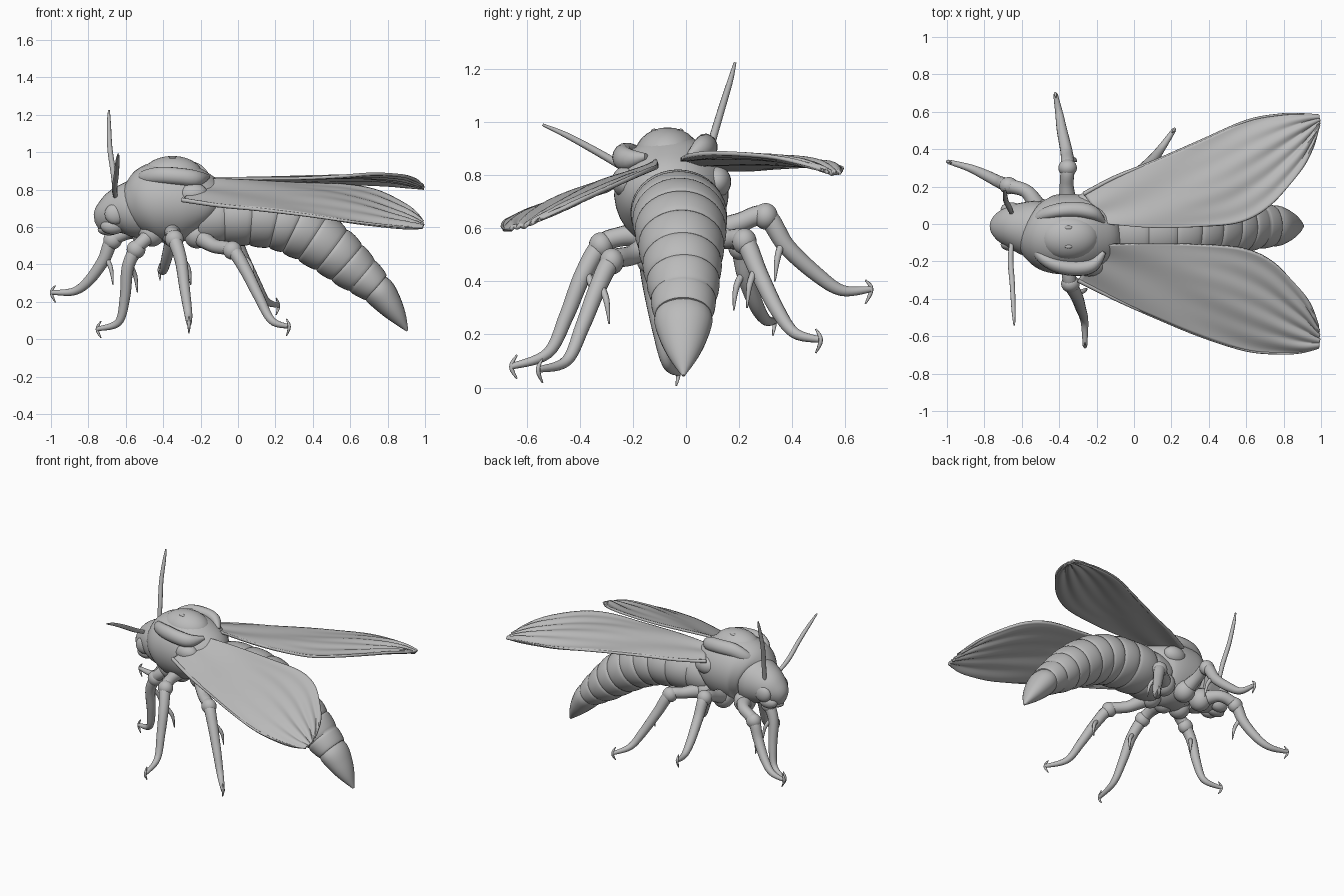
import bpy, math
from mathutils import Vector

cube = bpy.data.objects.get("Cube")
if cube:
    bpy.data.objects.remove(cube)

grey = bpy.data.materials.new("plain grey")
grey.use_nodes = True
grey.diffuse_color = (0.5, 0.5, 0.5, 1)
grey.node_tree.nodes["Principled BSDF"].inputs["Base Color"].default_value = (0.5, 0.5, 0.5, 1)


def make(name, verts, faces, angle=50):
    mesh = bpy.data.meshes.new(name)
    mesh.from_pydata(verts, [], faces)
    mesh.materials.append(grey)
    obj = bpy.data.objects.new(name, mesh)
    bpy.context.collection.objects.link(obj)
    bpy.ops.object.select_all(action='DESELECT')
    obj.select_set(True)
    bpy.context.view_layer.objects.active = obj
    bpy.ops.object.shade_smooth_by_angle(angle=math.radians(angle))
    return obj


def spline(pts, steps):
    """Smooth curve through points of any dimension."""
    pts = [Vector(p) for p in pts]
    out = []
    for i in range(len(pts) - 1):
        a, b, c, d = pts[max(i - 1, 0)], pts[i], pts[i + 1], pts[min(i + 2, len(pts) - 1)]
        for k in range(steps):
            t = k / steps
            out.append(0.5 * (2 * b + (c - a) * t + (2 * a - 5 * b + 4 * c - d) * t * t
                              + (3 * b - a - 3 * c + d) * t ** 3))
    return out + [pts[-1]]


def tube(name, path, radii, steps=5, sides=16, side=None, swell=None, angle=50):
    """Sweep an ellipse (width, height) along a smooth path."""
    pos, rad = spline(path, steps), spline(radii, steps)
    verts, faces, n = [], [], len(pos)
    for i, p in enumerate(pos):
        t = (pos[min(i + 1, n - 1)] - pos[max(i - 1, 0)]).normalized()
        side = Vector(side) if side else t.orthogonal()
        side = (side - t * side.dot(t)).normalized()
        up = t.cross(side)
        f = swell(i / (n - 1)) if swell else 1
        for k in range(sides):
            a = math.tau * k / sides
            verts.append(p + f * (side * math.cos(a) * max(rad[i][0], .002)
                                  + up * math.sin(a) * max(rad[i][1], .002)))
    for i in range(n - 1):
        for k in range(sides):
            j = (k + 1) % sides
            faces.append((i * sides + k, i * sides + j, (i + 1) * sides + j, (i + 1) * sides + k))
    faces += [tuple(reversed(range(sides))), tuple(range((n - 1) * sides, n * sides))]
    return make(name, verts, faces, angle)


def ball(name, loc, size):
    bpy.ops.mesh.primitive_uv_sphere_add(segments=24, ring_count=14, location=loc)
    obj = bpy.context.object
    obj.name, obj.scale = name, size
    obj.data.materials.append(grey)
    bpy.ops.object.shade_smooth_by_angle(angle=math.radians(60))


# Abdomen: rounded overlapping rings, then a pointed tail
def ring_swell(t):
    return 0.94 + 0.07 * math.sin(math.pi * (t * 9 % 1) ** 0.9) ** 0.5 if t < 1 else 0.94


tube("abdomen",
     [(-.22, -.04, .65), (0, -.03, .66), (.2, -.025, .64), (.35, -.02, .58), (.5, -.015, .478),
      (.62, -.01, .376), (.74, -.01, .275)],
     [(.16, .15), (.178, .16), (.178, .16), (.17, .157), (.152, .142), (.134, .122), (.112, .09)],
     steps=18, sides=36, side=(0, 1, 0), swell=ring_swell, angle=45)
tube("tail_tip", [(.7, -.01, .305), (.755, -.01, .255), (.81, -.01, .185), (.86, -.01, .115), (.905, -.01, .045)],
     [(.09, .07), (.11, .085), (.09, .07), (.055, .043), (.006, .006)], sides=24, side=(0, 1, 0))

# Thorax and head
tube("thorax",
     [(-.55, -.03, .7), (-.525, -.04, .71), (-.46, -.052, .728), (-.38, -.055, .735), (-.28, -.055, .73),
      (-.2, -.055, .715), (-.15, -.05, .69), (-.13, -.045, .67)],
     [(.11, .11), (.16, .165), (.202, .208), (.215, .22), (.212, .212), (.19, .175), (.15, .135), (.08, .08)],
     sides=32, side=(0, 1, 0))
tube("head",
     [(-.757, -.01, .61), (-.74, -.01, .62), (-.695, -.012, .652), (-.635, -.015, .68), (-.56, -.025, .695), (-.5, -.03, .7)],
     [(.015, .02), (.05, .055), (.095, .094), (.125, .128), (.15, .155), (.15, .16)],
     sides=28, side=(0, 1, 0))
for s, word in ((1, "left"), (-1, "right")):
    ball(word + "_eye", (-.655, -.015 + s * .095, .67), (.058, .035, .056))
    # Shoulder plates curling around the back
    tube(word + "_shoulder_plate",
         [(-.535, -.06 + s * .02, .84), (-.505, -.065 + s * .1, .865), (-.42, -.075 + s * .145, .892 + s * .015),
          (-.31, -.08 + s * .158, .89 + s * .02), (-.22, -.08 + s * .14, .88 + s * .02), (-.16, -.07 + s * .08, .87)],
         [(.012, .012), (.035, .028), (.045, .036), (.046, .04), (.042, .036), (.012, .012)],
         sides=14, side=(0, 0, 1))
    ball(word + "_wing_base", (-.24, -.055 + s * .17, .775), (.08, .055, .06))
    ball(word + "_back_spot", (-.35, -.07 + s * .05, .967), (.02, .011, .008))
    ball(word + "_lower_cheek", (-.67, -.01 + s * .05, .605), (.065, .045, .045))
ball("back_shield", (-.35, -.07, .872), (.165, .125, .108))
ball("mouth", (-.69, -.01, .585), (.06, .04, .03))

# Antennae
for word, path in (("left", [(-.655, .06, .76), (-.665, .085, .88), (-.685, .125, 1.02), (-.69, .165, 1.15), (-.69, .185, 1.225)]),
                   ("right", [(-.655, -.1, .76), (-.66, -.2, .81), (-.65, -.33, .885), (-.645, -.45, .95), (-.64, -.54, .99)])):
    tube(word + "_antenna", path, [(.012, .012), (.015, .015), (.014, .014), (.011, .011), (.005, .005)], sides=10)


# Wings: grid between leading and trailing edges, with ripples at the outer end
def wing(name, lead, trail, camber, upward):
    a, b, cols = spline(lead, 8), spline(trail, 8), 40
    verts, faces, n = [], [], len(a)
    for i in range(n):
        u = i / (n - 1)
        for k in range(cols + 1):
            v = k / cols
            x, y, z = a[i].lerp(b[i], v)
            outer = max(0, x - .2) ** 1.5
            fade = min(1, (1 - u) * 4 + .35)
            ripple = .012 * outer * fade * math.sin(v * 30 + u * 5) + .004 * math.sin(v * 9 + x * 7)
            arch = camber * math.sin(math.pi * v) * math.sin(math.pi * u)
            verts.append((x + .008 * math.sin(math.pi * v) * u ** 6, y, z + ripple + arch))
    w = cols + 1
    for i in range(n - 1):
        for k in range(cols):
            q = (i * w + k, i * w + k + 1, (i + 1) * w + k + 1, (i + 1) * w + k)
            faces.append(q if upward else q[::-1])
    obj = make(name, verts, faces)
    mod = obj.modifiers.new("thickness", 'SOLIDIFY')
    mod.thickness, mod.offset = .016, 0
    # Rounded front vein
    tube(name + "_vein", lead, [(.012 - .0012 * i,) * 2 for i in range(len(lead))], sides=8)


wing("left_wing",
     [(-.27, .16, .825), (-.1, .25, .825), (.1, .33, .83), (.35, .44, .835), (.6, .55, .835), (.78, .585, .83), (.9, .588, .82), (.988, .58, .805)],
     [(-.15, .0, .855), (.1, -.02, .86), (.35, -.015, .865), (.57, .01, .87), (.73, .1, .875), (.88, .27, .865), (.95, .4, .845), (.982, .51, .82)],
     .012, False)
wing("right_wing",
     [(-.3, -.3, .745), (-.1, -.4, .715), (.1, -.49, .695), (.35, -.595, .665), (.6, -.675, .63), (.78, -.692, .61), (.9, -.686, .6), (.988, -.66, .595)],
     [(-.15, -.11, .85), (.1, -.105, .845), (.35, -.11, .835), (.58, -.13, .82), (.74, -.2, .785), (.87, -.33, .725), (.94, -.43, .68), (.98, -.54, .635)],
     .015, True)

# Legs: thigh, swollen knee, slim shin and a clawed foot
legs = {
    "left_front": [(-.5, .06, .57), (-.57, .17, .575), (-.67, .205, .53), (-.72, .225, .42), (-.8, .265, .31), (-.88, .3, .255), (-.995, .333, .25)],
    "left_middle": [(-.35, .08, .57), (-.36, .2, .62), (-.355, .3, .645), (-.36, .38, .53), (-.385, .5, .42), (-.4, .59, .365), (-.42, .695, .37)],
    "left_hind": [(-.2, .06, .57), (-.1, .16, .56), (-.03, .22, .55), (.03, .275, .43), (.1, .345, .29), (.15, .41, .205), (.215, .505, .18)],
    "right_front": [(-.46, -.1, .57), (-.5, -.14, .53), (-.545, -.14, .48), (-.59, -.13, .38), (-.605, -.1, .22), (-.64, -.07, .09), (-.75, -.03, .055)],
    "right_middle": [(-.35, -.12, .58), (-.35, -.24, .57), (-.34, -.32, .535), (-.305, -.39, .42), (-.285, -.45, .27), (-.265, -.52, .13), (-.262, -.655, .08)],
    "right_hind": [(-.22, -.1, .56), (-.13, -.2, .5), (-.03, -.28, .475), (.04, -.335, .37), (.11, -.39, .23), (.18, -.45, .1), (.272, -.555, .068)],
}
widths = [.055, .038, .038, .033, .028, .021, .012]
for word, path in legs.items():
    tube(word + "_leg", path, [(r, r) for r in widths], steps=7, sides=14)
    ball(word + "_hip", path[0], (.07, .075, .075))
    knee, shin = Vector(path[2]), Vector(path[3])
    ball(word + "_knee", knee, (.05, .046, .05))
    # Shin spur
    inward = Vector((.04, -.035 if path[2][1] > 0 else .035, 0))
    tube(word + "_spur", [shin.lerp(knee, .2), shin + inward + Vector((0, 0, -.04)), shin + inward * 1.3 + Vector((0, 0, -.13))],
         [(.014, .014), (.012, .012), (.003, .003)], sides=8)
    # Claw: slim hook above and below the toe
    toe, back = Vector(path[6]), (Vector(path[5]) - Vector(path[6])).normalized() * .02
    tube(word + "_claw", [toe + back + Vector((0, 0, .036)), toe + Vector((0, 0, .012)), toe + Vector((0, 0, -.015)), toe + back + Vector((0, 0, -.054))],
         [(.003, .003), (.008, .008), (.008, .008), (.003, .003)], sides=8)
